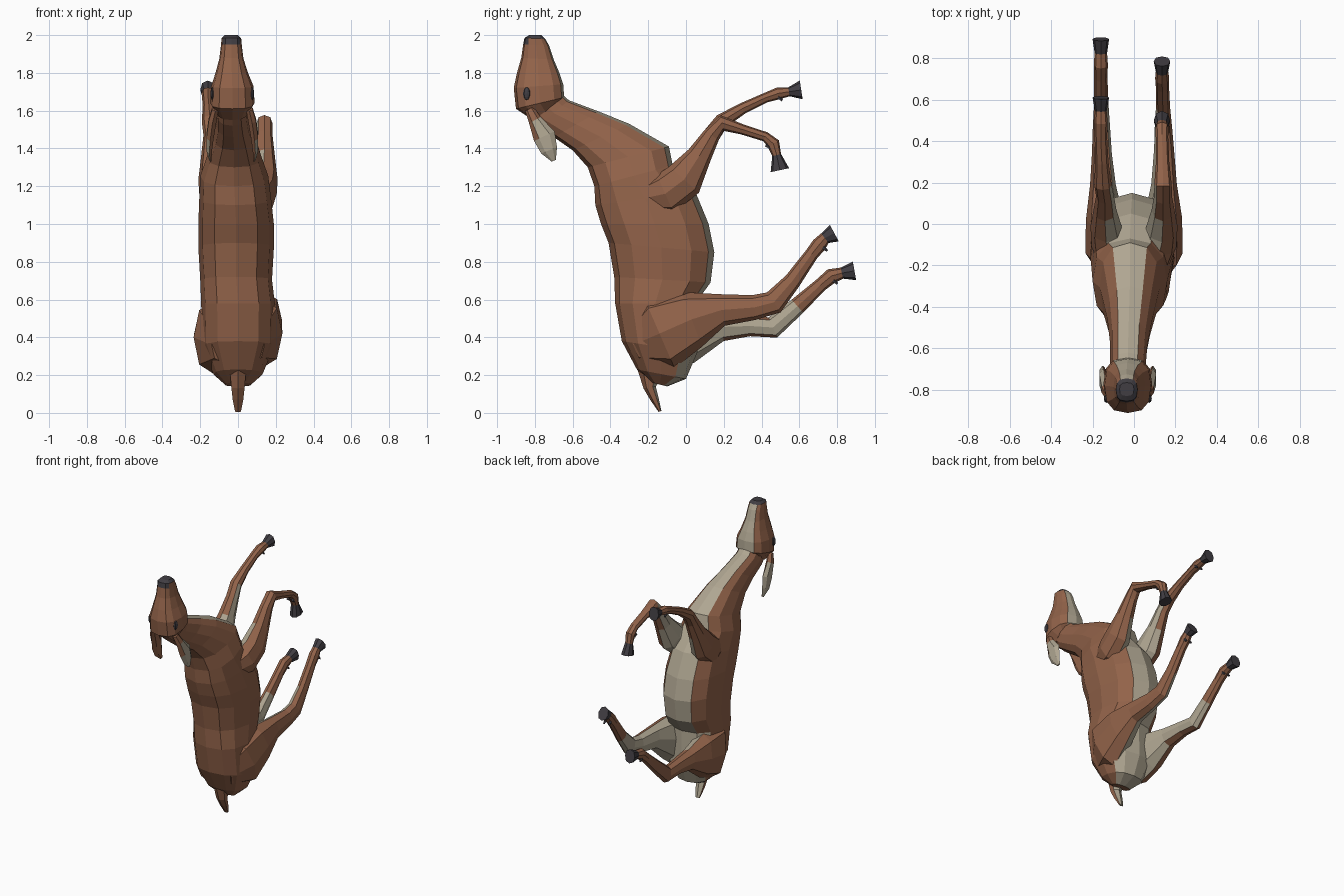
import bpy, bmesh, math
from mathutils import Vector

if "Cube" in bpy.data.objects:
    bpy.data.objects.remove(bpy.data.objects["Cube"])


def mat(name, rgb):
    m = bpy.data.materials.new(name)
    m.diffuse_color = (*rgb, 1)
    m.use_nodes = True
    m.node_tree.nodes["Principled BSDF"].inputs["Base Color"].default_value = m.diffuse_color
    return m


MATS = [mat("brown fur", (0.29, 0.125, 0.068)),
        mat("cream fur", (0.43, 0.38, 0.285)),
        mat("dark horn", (0.052, 0.047, 0.055))]
BROWN, CREAM, DARK = 0, 1, 2


def loft(name, rings, sides, rule, power=1.0):
    """rings: (x, (y,z) of back point, (y,z) of belly point, half width).
    rule(segment, cos of ring angle, face normal, face centre) -> material."""
    bm = bmesh.new()
    tag = bm.faces.layers.int.new("seg")
    ang = bm.faces.layers.float.new("cos")
    loops = []
    for x, a, b, w in rings:
        c = Vector((x, (a[0] + b[0]) / 2, (a[1] + b[1]) / 2))
        d = Vector((x, a[0], a[1])) - c
        loop = []
        for k in range(sides):
            t = 2 * math.pi * k / sides
            co, si = (math.copysign(abs(v) ** power, v) if abs(v) > 1e-6 else 0
                      for v in (math.cos(t), math.sin(t)))
            loop.append(bm.verts.new(c + d * co + Vector((w * si, 0, 0))))
        loops.append(loop)
    for s in range(len(loops) - 1):
        for k in range(sides):
            j = (k + 1) % sides
            f = bm.faces.new((loops[s][k], loops[s][j], loops[s + 1][j], loops[s + 1][k]))
            f[tag], f[ang] = s, math.cos(2 * math.pi * (k + 0.5) / sides)
    for loop, s in ((loops[0], 0), (loops[-1], len(loops) - 2)):
        bm.faces.new(loop)[tag] = s
    bmesh.ops.recalc_face_normals(bm, faces=bm.faces)
    bm.normal_update()
    for f in bm.faces:
        f.material_index = rule(f[tag], f[ang], f.normal, f.calc_center_median())
    return finish(name, bm)


def finish(name, bm):
    me = bpy.data.meshes.new(name)
    bm.to_mesh(me)
    bm.free()
    for m in MATS:
        me.materials.append(m)
    ob = bpy.data.objects.new(name, me)
    bpy.context.collection.objects.link(ob)
    return ob


def tube(points):
    """(x, y, z, radius in the side plane, half width) -> rings square to the path."""
    out = []
    for i, (x, y, z, r, w) in enumerate(points):
        p, q = points[max(i - 1, 0)], points[min(i + 1, len(points) - 1)]
        t = Vector((q[1] - p[1], q[2] - p[2])).normalized()
        out.append((x, (y - t.y * r, z + t.x * r), (y + t.y * r, z - t.x * r), w))
    return out


# Torso and neck: back point, belly point, half width
torso = [(0, (-.18, .16), (-.10, .14), .07),
         (0, (-.26, .23), (.00, .18), .13),
         (0, (-.34, .38), (.06, .32), .19),
         (0, (-.375, .58), (.05, .58), .195),
         (-.01, (-.38, .72), (.13, .69), .19),
         (-.01, (-.41, .90), (.15, .85), .20),
         (-.01, (-.45, 1.0), (.12, 1.0), .20),
         (-.015, (-.48, 1.1), (.05, 1.17), .19),
         (-.02, (-.485, 1.2), (-.07, 1.31), .18),
         (-.02, (-.52, 1.3), (-.09, 1.41), .145),
         (-.02, (-.60, 1.39), (-.30, 1.53), .11),
         (-.025, (-.70, 1.46), (-.46, 1.595), .09),
         (-.03, (-.78, 1.52), (-.62, 1.655), .085),
         (-.03, (-.83, 1.57), (-.67, 1.70), .08)]
loft("torso_and_neck", torso, 12,
     lambda s, c, n, p: CREAM if c < (-.6 if s < 3 else -.9) else BROWN, .82)

# Head with dark nose and pale jaw
head = [(-.03, (-.81, 1.55), (-.68, 1.64), .08),
        (-.03, (-.90, 1.61), (-.645, 1.67), .118),
        (-.03, (-.912, 1.72), (-.65, 1.74), .112),
        (-.033, (-.895, 1.80), (-.67, 1.80), .086),
        (-.035, (-.872, 1.88), (-.70, 1.87), .064),
        (-.035, (-.862, 1.95), (-.725, 1.945), .055),
        (-.035, (-.855, 1.985), (-.745, 1.98), .052),
        (-.035, (-.83, 2.0), (-.765, 2.0), .035)]


def head_rule(s, c, n, p):
    if s == 6 or (s == 5 and c > .6):
        return DARK
    return CREAM if c < -.9 else BROWN


loft("head", head, 12, head_rule, .75)

# Eyes and ears
for side, label in ((1, "right"), (-1, "left")):
    bm = bmesh.new()
    bmesh.ops.create_uvsphere(bm, u_segments=8, v_segments=6, radius=1)
    for v in bm.verts:
        v.co = Vector((v.co.x * .012 - .03 + side * .104,
                       v.co.y * .02 - .843, v.co.z * .034 + 1.69))
    for f in bm.faces:
        f.material_index = DARK
    finish(label + "_eye", bm)

    ear = [(.09, -.83, 1.61, .025, .02), (.105, -.80, 1.55, .035, .024),
           (.118, -.75, 1.465, .06, .022), (.122, -.725, 1.39, .045, .016),
           (.115, -.70, 1.335, .012, .006)]
    loft(label + "_ear", tube([(side * x - .03, y, z, r, w) for x, y, z, r, w in ear]), 6,
         lambda s, c, n, p: CREAM if s > 0 and n.x * side > 0 and n.y > -.5 else BROWN)

# Tail, pale underneath
tail = [(0, (-.26, .24), (-.13, .18), .05), (0, (-.225, .13), (-.16, .14), .04),
        (0, (-.19, .07), (-.145, .08), .033), (0, (-.145, .005), (-.13, .01), .018)]
loft("tail", tail, 6, lambda s, c, n, p: CREAM if n.y > .2 else BROWN)


def leg(name, side, points, pale, hoof_from):
    """Leg with pale inner side on the first segments and a dark hoof at the end."""
    def rule(s, c, n, p):
        if s >= hoof_from:
            return DARK
        return CREAM if s < pale and n.x * side < -.4 else BROWN
    loft(name, tube(points), 8, rule, .9)
    # Dewclaws behind the fetlock, on the lower side of the leg
    _, b, w = tube(points)[hoof_from - 1][1:]
    for k in (-1, 1):
        x = points[hoof_from - 1][0] + k * w * .6
        claw = [(x, b[0] - .01, b[1] + .012, .012, .01), (x, b[0] + .012, b[1] - .008, .006, .005)]
        loft(name + "_dewclaw", tube(claw), 5, lambda *a: DARK)


# Forelegs: shared shoulder, right one folded, left one stretched
shoulder = [(.10, -.25, 1.13, .06, .05), (.12, -.11, 1.16, .11, .085),
            (.135, -.01, 1.235, .105, .075), (.14, .07, 1.36, .066, .055),
            (.14, .135, 1.47, .046, .043)]
folded = [(.14, .19, 1.535, .042, .042), (.138, .30, 1.50, .027, .032),
          (.135, .42, 1.462, .026, .03), (.135, .463, 1.425, .034, .032),
          (.135, .48, 1.365, .024, .028), (.135, .497, 1.285, .05, .04)]
stretched = [(.15, .19, 1.545, .04, .042), (.155, .30, 1.612, .03, .032),
             (.16, .42, 1.668, .026, .03), (.16, .49, 1.692, .032, .033),
             (.16, .545, 1.70, .024, .028), (.16, .61, 1.71, .05, .04)]

# Hind legs
right_hind = [(.08, -.28, .36, .10, .06), (.125, -.14, .42, .20, .11),
              (.14, .03, .495, .155, .092), (.145, .19, .545, .085, .062),
              (.145, .36, .558, .066, .048), (.142, .465, .585, .064, .042),
              (.14, .565, .70, .045, .034), (.137, .665, .84, .036, .032),
              (.136, .705, .89, .04, .034), (.135, .735, .925, .032, .03),
              (.135, .785, .952, .05, .04)]
left_hind = [(.08, -.28, .36, .10, .06), (.125, -.14, .40, .20, .11),
             (.14, .02, .42, .155, .092), (.15, .19, .455, .075, .062),
             (.155, .34, .46, .054, .048), (.157, .46, .452, .058, .042),
             (.158, .59, .565, .046, .034), (.16, .71, .675, .036, .032),
             (.16, .77, .725, .04, .034), (.16, .825, .74, .03, .03),
             (.16, .892, .752, .05, .04)]


def place(points, side):
    return [(x * side, y, z, r, w) for x, y, z, r, w in points]


leg("right_foreleg", 1, place(shoulder + folded, 1), 5, 9)
leg("left_foreleg", -1, place(shoulder + stretched, -1), 5, 9)
leg("right_hind_leg", 1, place(right_hind, 1), 6, 9)
leg("left_hind_leg", -1, place(left_hind, -1), 6, 9)
